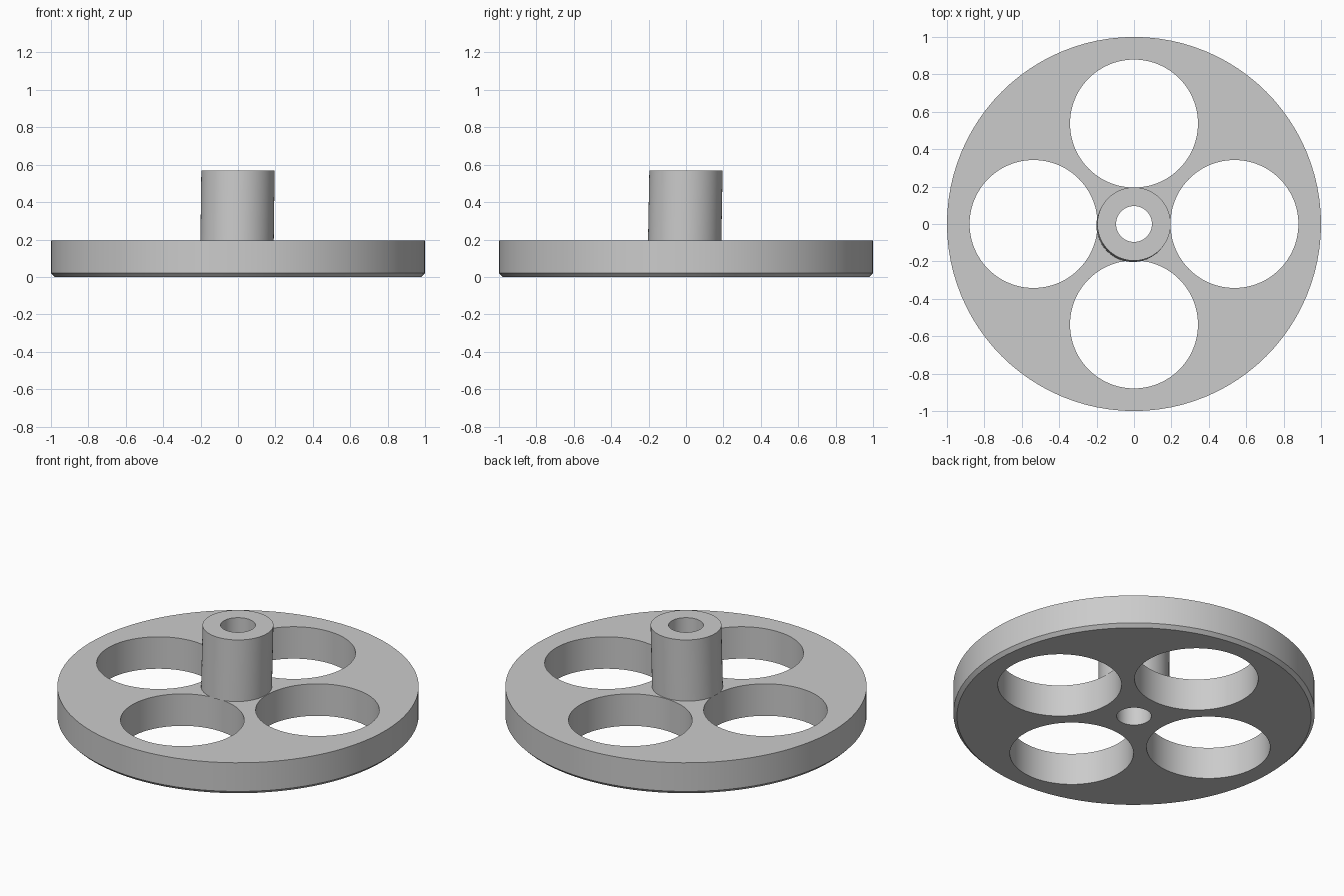
import bpy
import bmesh
from math import cos, sin, pi, radians

if "Cube" in bpy.data.objects:
    bpy.data.objects.remove(bpy.data.objects["Cube"], do_unlink=True)

SEGMENTS = 96
BORE_RADIUS = 0.096
DISC_TOP = 0.195
HUB_TOP = 0.57
HUB_RADIUS = 0.196
HOLE_RADIUS = 0.342
HOLE_OFFSET = 0.537

grey = bpy.data.materials.new("plain grey")
grey.use_nodes = True
colour = (0.6, 0.6, 0.6, 1)
grey.diffuse_color = colour
grey.node_tree.nodes["Principled BSDF"].inputs["Base Color"].default_value = colour


def lathe(name, profile, centre=(0, 0), lean=(0, 0), closed=False):
    """Turn (radius, height, lean factor) points; an open profile gets end caps."""
    bm = bmesh.new()
    rings = []
    for r, z, k in profile:
        cx, cy = centre[0] + lean[0] * k, centre[1] + lean[1] * k
        angles = [2 * pi * i / SEGMENTS for i in range(SEGMENTS)]
        rings.append([bm.verts.new((cx + r * cos(a), cy + r * sin(a), z)) for a in angles])
    pairs = list(zip(rings, rings[1:]))
    if closed:
        pairs.append((rings[-1], rings[0]))
    else:
        bm.faces.new(rings[0])
        bm.faces.new(rings[-1])
    for low, high in pairs:
        for i in range(SEGMENTS):
            j = (i + 1) % SEGMENTS
            bm.faces.new((low[i], low[j], high[j], high[i]))
    bmesh.ops.recalc_face_normals(bm, faces=bm.faces)
    mesh = bpy.data.meshes.new(name)
    bm.to_mesh(mesh)
    bm.free()
    mesh.materials.append(grey)
    obj = bpy.data.objects.new(name, mesh)
    bpy.context.collection.objects.link(obj)
    return obj


def select(obj):
    bpy.ops.object.select_all(action="DESELECT")
    obj.select_set(True)
    bpy.context.view_layer.objects.active = obj


def cut(target, radius, centre):
    """Drill a vertical round hole through the target."""
    cutter = lathe("cutter", [(radius, -0.2, 0), (radius, 0.9, 0)], centre)
    cutter.hide_render = True
    mod = target.modifiers.new("hole", "BOOLEAN")
    mod.operation = "DIFFERENCE"
    mod.solver = "EXACT"
    mod.object = cutter
    select(target)
    bpy.ops.object.modifier_apply(modifier=mod.name)
    bpy.data.objects.remove(cutter, do_unlink=True)


# Wheel disc with a chamfered lower rim
disc = lathe("wheel_disc", [(0.98, 0, 0), (1, 0.02, 0), (1, DISC_TOP, 0)])

# Four lightening holes and the central bore
for i in range(4):
    angle = i * pi / 2
    cut(disc, HOLE_RADIUS, (HOLE_OFFSET * cos(angle), HOLE_OFFSET * sin(angle)))
cut(disc, BORE_RADIUS, (0, 0))

# Hollow hub, its outer wall leaning very slightly at the foot
hub = lathe("hub", [(BORE_RADIUS, DISC_TOP, 0), (HUB_RADIUS, DISC_TOP, 1),
                    (HUB_RADIUS, HUB_TOP, 0), (BORE_RADIUS, HUB_TOP, 0)],
            lean=(-0.005, -0.007), closed=True)

for part in (disc, hub):
    select(part)
    bpy.ops.object.shade_smooth_by_angle(angle=radians(30))
